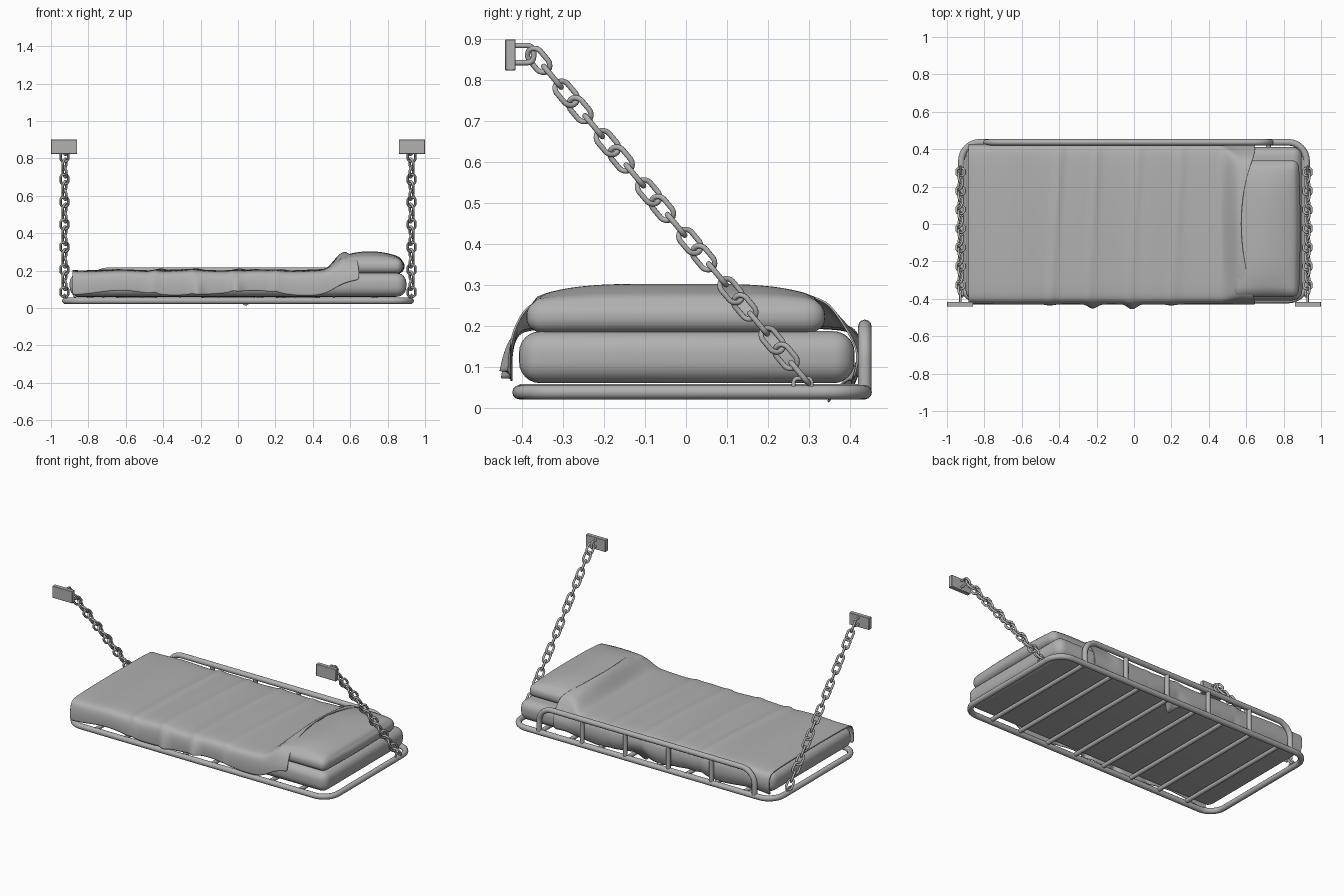
import bpy, bmesh, math
from mathutils import Vector, Matrix

if "Cube" in bpy.data.objects:
    bpy.data.objects.remove(bpy.data.objects["Cube"])

GREY = bpy.data.materials.new("mid_grey")
GREY.diffuse_color = (0.44, 0.44, 0.44, 1)
GREY.use_nodes = True
GREY.node_tree.nodes["Principled BSDF"].inputs["Base Color"].default_value = GREY.diffuse_color


def select(ob):
    bpy.ops.object.select_all(action='DESELECT')
    ob.select_set(True)
    bpy.context.view_layer.objects.active = ob


def finish(name, bm, angle=40):
    me = bpy.data.meshes.new(name)
    bmesh.ops.recalc_face_normals(bm, faces=bm.faces)
    bm.to_mesh(me)
    bm.free()
    me.materials.append(GREY)
    ob = bpy.data.objects.new(name, me)
    bpy.context.collection.objects.link(ob)
    select(ob)
    bpy.ops.object.shade_smooth_by_angle(angle=math.radians(angle))
    return ob


def rounded(pts, r, cyclic=False, n=8):
    """Replace right-angle corners of a path by arcs."""
    out = []
    pts = [Vector(p) for p in pts]
    for i, p in enumerate(pts):
        if not cyclic and i in (0, len(pts) - 1):
            out.append(p)
            continue
        a = p + (pts[i - 1] - p).normalized() * r
        b = p + (pts[(i + 1) % len(pts)] - p).normalized() * r
        c = a + b - p
        for k in range(n + 1):
            t = k / n * math.pi / 2
            out.append(c + (a - c) * math.cos(t) + (b - c) * math.sin(t))
    return out


def tube(name, pts, r, cyclic=False, res=4):
    cu = bpy.data.curves.new(name, 'CURVE')
    cu.dimensions = '3D'
    cu.bevel_depth = r
    cu.bevel_resolution = res
    cu.use_fill_caps = True
    cu.materials.append(GREY)
    sp = cu.splines.new('POLY')
    sp.points.add(len(pts) - 1)
    for q, p in zip(sp.points, pts):
        q.co = (*p, 1)
    sp.use_cyclic_u = cyclic
    ob = bpy.data.objects.new(name, cu)
    bpy.context.collection.objects.link(ob)
    select(ob)
    bpy.ops.object.convert(target='MESH')
    bpy.ops.object.shade_smooth_by_angle(angle=math.radians(50))
    return ob


def box(name, lo, hi, bevel, seg):
    bm = bmesh.new()
    bmesh.ops.create_cube(bm, size=1)
    lo, hi = Vector(lo), Vector(hi)
    for v in bm.verts:
        v.co = Vector((lo[i] + (v.co[i] + .5) * (hi[i] - lo[i]) for i in range(3)))
    bmesh.ops.bevel(bm, geom=bm.edges[:], offset=bevel, segments=seg, profile=0.5, affect='EDGES')
    return finish(name, bm)


# bed frame, slats and back guard rail
FX, FY0, FY1, FZ = 0.923, -0.407, 0.437, 0.038
tube("frame", rounded([(-FX, FY0, FZ), (FX, FY0, FZ), (FX, FY1, FZ), (-FX, FY1, FZ)], 0.1, True),
     0.0175, True)
for i in range(8):
    x = (i - 3.5) * 0.2055
    tube(f"slat_{i}", [(x, FY0, 0.045), (x, FY1, 0.045)], 0.0135, res=3)
RL, RR, RZ = -0.79, 0.73, 0.199
tube("guard_rail", rounded([(RL, FY1, FZ), (RL, FY1, RZ), (RR, FY1, RZ), (RR, FY1, FZ)], 0.09), 0.0165)
for i in range(1, 5):
    x = RL + (RR - RL) * i / 5
    tube(f"guard_post_{i}", [(x, FY1, FZ), (x, FY1, RZ)], 0.0135, res=3)

# mattress
box("mattress", (-0.9, -0.408, 0.06), (0.9, 0.412, 0.187), 0.052, 6)

# pillow: rounded slab with a domed top
bm = bmesh.new()
bmesh.ops.create_cube(bm, size=2)
bmesh.ops.subdivide_edges(bm, edges=bm.edges[:], cuts=27, use_grid_fill=True)
half, R, mid = Vector((0.185, 0.365, 0.04)), 0.038, Vector((0.705, -0.025, 0.223))
for v in bm.verts:
    u, w, t = v.co
    p = Vector(a * b for a, b in zip(v.co, half))
    inner = Vector(max(-h + R, min(h - R, c)) for c, h in zip(p, half))
    d = p - inner
    if d.length > 1e-6:
        p = inner + d.normalized() * max(abs(c) for c in d)
    p.x *= 1 - 0.05 * w * w
    p.z += 0.04 * (1 - u ** 2) * (1 - w ** 4) * (t + 1) / 2
    v.co = p + mid
finish("pillow", bm, 60)

# blanket: cross-sections swept along the bed, rising over the pillow
FLAT = [(-.426, .078), (-.428, .115), (-.424, .155), (-.412, .185), (-.38, .197), (-.25, .2), (-.08, .202),
        (.08, .202), (.25, .2), (.38, .197), (.414, .185), (.426, .15), (.426, .1), (.405, .058)]
HIGH = [(-.428, .1), (-.424, .145), (-.412, .19), (-.395, .24), (-.36, .265), (-.24, .287), (-.08, .297),
        (.08, .3), (.24, .285), (.335, .268), (.365, .235), (.4, .18), (.425, .13), (.41, .07)]


def bump(x, c, w):
    return math.exp(-((x - c) / w) ** 2)


def smooth(a, b, x):
    t = max(0, min(1, (x - a) / (b - a)))
    return t * t * (3 - 2 * t)


bm = bmesh.new()
NX, rows = 90, []
for i in range(NX + 1):
    row = []
    for j, (f, h) in enumerate(zip(FLAT, HIGH)):
        yy = f[0]
        end = 0.57 + 0.42 * yy * yy
        x = -0.885 + (end + 0.885) * i / NX
        k = smooth(0.455, 0.57, x)
        y = f[0] + (h[0] - f[0]) * k
        z = f[1] + (h[1] - f[1]) * k
        # wrinkles running across the bed
        xs = x - 0.06 * yy
        z += 0.003 * math.sin(17 * xs + 2 * yy) * (1 - k)
        z += sum(a * bump(xs, c, 0.02) for c, a in ((-.42, .01), (-.22, .006), (0, .007), (.23, .006))) * (1 - k)
        if j < 3:                          # hanging folds, front
            a = (3 - j) / 3
            y -= a * sum(q * bump(x, c, .03) for c, q in ((-.22, .026), (-.01, .03), (-.45, .008), (.2, .008)))
            z += a * (0.012 * math.sin(9 * x + 1) + 0.045 * smooth(.4, .65, x))
        if j > 11:                         # back hem, one corner hanging through
            a = (j - 11) / 2
            z += a * 0.008 * math.sin(14 * x)
            if j == 13:
                z -= 0.058 * bump(x, .04, .035)
                y -= 0.06 * bump(x, .04, .05)
        row.append(bm.verts.new((x, y, z)))
    rows.append(row)
for a, b in zip(rows, rows[1:]):
    for j in range(len(a) - 1):
        bm.faces.new((a[j], b[j], b[j + 1], a[j + 1]))
blanket = finish("blanket", bm, 60)
m = blanket.modifiers.new("smooth", 'SUBSURF')
m.levels = m.render_levels = 2
m = blanket.modifiers.new("cloth", 'SOLIDIFY')
m.thickness = 0.005
m.offset = 0


# chain of stadium links, each turned 60 degrees from the last
def add_link(bm, mat, hw=0.0205, hl=0.0335, r=0.0068, n=20, s=8):
    rings = []
    for i in range(n):
        a = 2 * math.pi * (i + .5) / n
        d = Vector((math.cos(a), 0, math.sin(a)))
        c = d * hw + Vector((0, 0, math.copysign(hl - hw, d.z)))
        rings.append([bm.verts.new(mat @ (c + d * r * math.cos(t) + Vector((0, 1, 0)) * r * math.sin(t)))
                      for t in (2 * math.pi * k / s for k in range(s))])
    for i in range(n):
        p, q = rings[i], rings[(i + 1) % n]
        for k in range(s):
            bm.faces.new((p[k], q[k], q[(k + 1) % s], p[(k + 1) % s]))


for side, sx in (("left", -1), ("right", 1)):
    cx = sx * 0.928
    top, bot = Vector((cx, -0.36, 0.849)), Vector((cx, 0.278, 0.085))
    N = 20
    step = bot - top
    base = step.to_track_quat('Z', 'X').to_matrix().to_4x4()
    # turn that puts the link plane edge-on to the side view
    loc = base.to_3x3().inverted() @ Vector((1, 0, 0))
    off = math.atan2(loc.y, loc.x)
    bm = bmesh.new()
    for k in range(N):
        rot = Matrix.Rotation(off + sx * math.radians(60 * (k - 1)), 4, 'Z')
        add_link(bm, Matrix.Translation(top + step * k / (N - 1)) @ base @ rot)
    finish(f"chain_{side}", bm, 60)
    # wall plate with its staple, and the staple on the frame
    box(f"wall_plate_{side}", (sx * 0.93 - .07, -0.442, 0.824), (sx * 0.93 + .07, -0.416, 0.9), 0.002, 1)
    tube(f"wall_staple_{side}", rounded([(cx, -.425, .885), (cx, -.372, .885), (cx, -.372, .843),
                                         (cx, -.425, .843)], 0.015, n=5), 0.0065)
    tube(f"frame_staple_{side}", rounded([(cx, .263, .045), (cx, .263, .072), (cx, .307, .072),
                                          (cx, .307, .045)], 0.01, n=4), 0.005)
